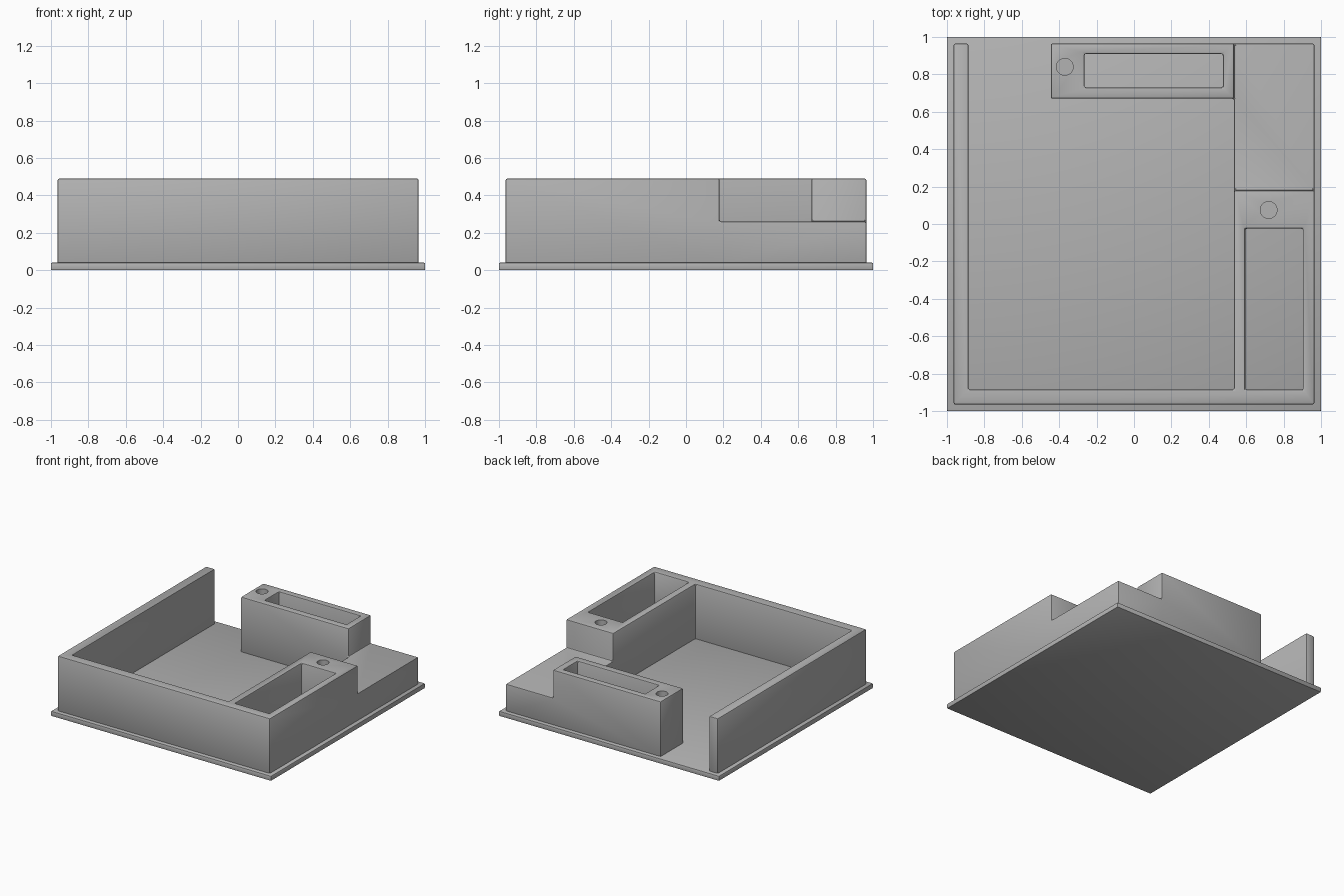
import bpy
import bmesh
from math import radians
from mathutils import Matrix

cube = bpy.data.objects.get("Cube")
if cube:
    bpy.data.objects.remove(cube)

# Single plain grey
grey = bpy.data.materials.new("plain_grey")
grey.use_nodes = True
grey.diffuse_color = (0.45, 0.45, 0.45, 1)
grey.node_tree.nodes["Principled BSDF"].inputs["Base Color"].default_value = (0.45, 0.45, 0.45, 1)


def finish(name, bm):
    bmesh.ops.recalc_face_normals(bm, faces=bm.faces)
    mesh = bpy.data.meshes.new(name)
    bm.to_mesh(mesh)
    bm.free()
    mesh.materials.append(grey)
    obj = bpy.data.objects.new(name, mesh)
    bpy.context.collection.objects.link(obj)
    return obj


def prism(name, outline, z0, z1):
    """Extrude a plan outline from z0 up to z1."""
    bm = bmesh.new()
    face = bm.faces.new([bm.verts.new((x, y, z0)) for x, y in outline])
    top = bmesh.ops.extrude_face_region(bm, geom=[face])["geom"]
    verts = [v for v in top if isinstance(v, bmesh.types.BMVert)]
    bmesh.ops.translate(bm, verts=verts, vec=(0, 0, z1 - z0))
    return finish(name, bm)


def box(name, x0, x1, y0, y1, z0, z1):
    return prism(name, [(x0, y0), (x1, y0), (x1, y1), (x0, y1)], z0, z1)


def drill(name, x, y, z0, z1):
    bm = bmesh.new()
    bmesh.ops.create_cone(bm, cap_ends=True, segments=32, radius1=0.045, radius2=0.045,
                          depth=z1 - z0, matrix=Matrix.Translation((x, y, (z0 + z1) / 2)))
    return finish(name, bm)


def apply(obj, mod):
    bpy.ops.object.select_all(action='DESELECT')
    obj.select_set(True)
    bpy.context.view_layer.objects.active = obj
    bpy.ops.object.modifier_apply(modifier=mod.name)


def combine(obj, other, operation):
    mod = obj.modifiers.new("combine", 'BOOLEAN')
    mod.operation = operation
    mod.solver = 'EXACT'
    mod.object = other
    apply(obj, mod)
    bpy.data.objects.remove(other)


def round_edges(obj, width):
    mod = obj.modifiers.new("round", 'BEVEL')
    mod.width = width
    mod.segments = 2
    mod.limit_method = 'ANGLE'
    mod.angle_limit = radians(40)
    mod.use_clamp_overlap = False
    apply(obj, mod)


OUT, INNER, SIDE, TOP, STEP, SUNK = 0.965, 0.885, 0.535, 0.49, 0.26, 0.02

# Base plate
base = box("base_plate", -1, 1, -1, 1, 0, 0.04)
round_edges(base, 0.005)

# Side wall, front wall and wide side block in one outline
walls = prism("walls", [(-OUT, OUT), (-OUT, -OUT), (OUT, -OUT), (OUT, 0.18), (SIDE, 0.18),
                        (SIDE, -INNER), (-INNER, -INNER), (-INNER, OUT)], SUNK, TOP)

# Low corner step and tall rear block
combine(walls, box("corner_step", SIDE, OUT, 0.18, OUT, SUNK, STEP), 'UNION')
combine(walls, box("rear_block", -0.445, SIDE, 0.67, OUT, SUNK, TOP), 'UNION')

# Open pockets down to the base plate
combine(walls, box("side_pocket", 0.595, 0.905, -INNER, -0.025, -0.2, 1), 'DIFFERENCE')
combine(walls, box("rear_pocket", -0.265, 0.475, 0.73, 0.91, -0.2, 1), 'DIFFERENCE')
round_edges(walls, 0.01)

# Round peg holes, left crisp
for x, y in ((-0.37, 0.84), (0.72, 0.075)):
    combine(walls, drill("peg_hole", x, y, STEP, 1), 'DIFFERENCE')

# Smooth shading with sharp corners
for obj in (base, walls):
    bpy.ops.object.select_all(action='DESELECT')
    obj.select_set(True)
    bpy.context.view_layer.objects.active = obj
    bpy.ops.object.shade_smooth_by_angle(angle=radians(30))
